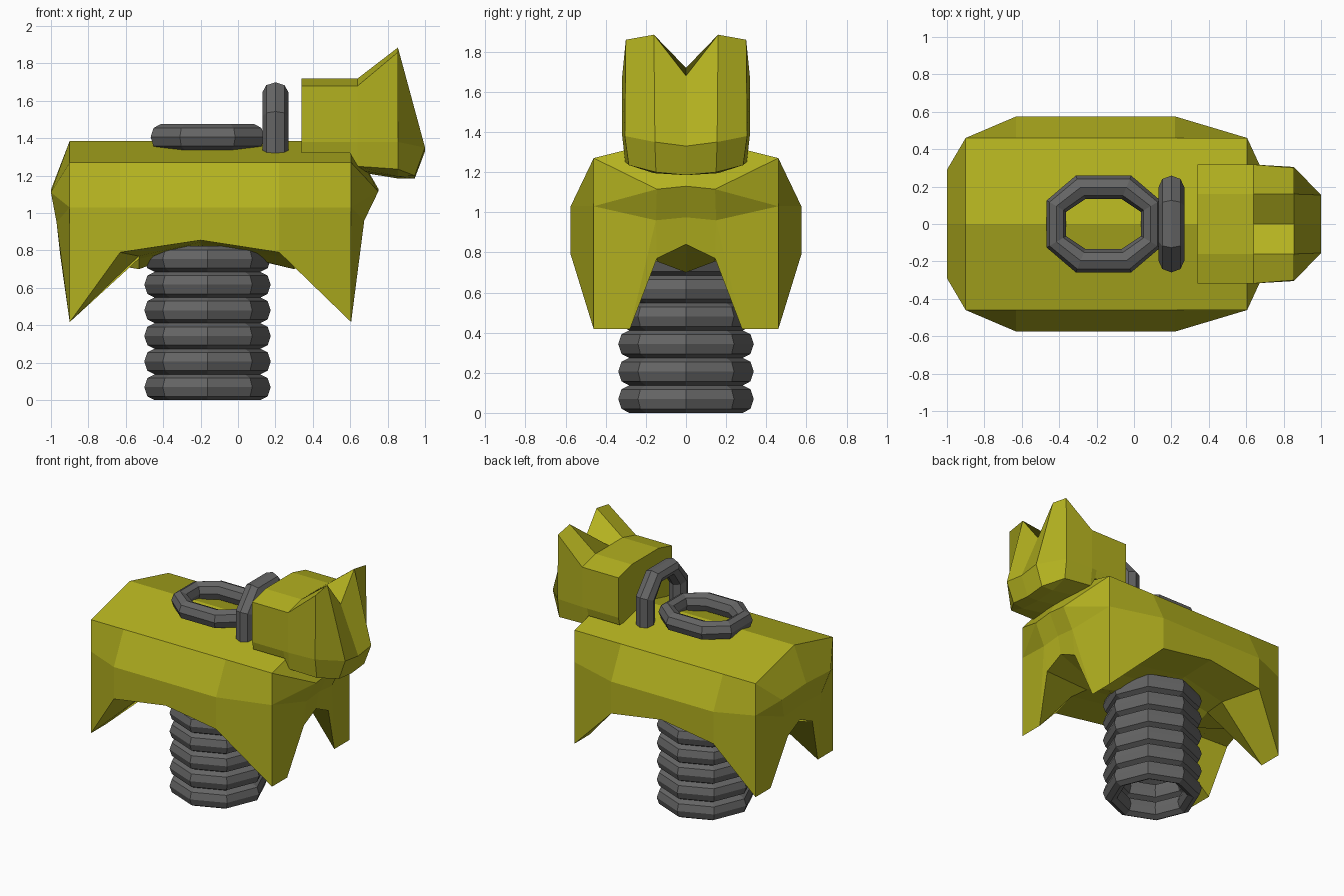
import bpy, bmesh
from math import pi, cos, sin
from mathutils import Matrix

if "Cube" in bpy.data.objects:
    bpy.data.objects.remove(bpy.data.objects["Cube"])


def material(name, rgb):
    m = bpy.data.materials.new(name)
    m.use_nodes = True
    m.diffuse_color = (*rgb, 1)
    m.node_tree.nodes["Principled BSDF"].inputs["Base Color"].default_value = (*rgb, 1)
    return m


OLIVE = material("olive yellow", (0.45, 0.44, 0.014))
GREY = material("dark grey", (0.13, 0.13, 0.13))


def finish(name, bm, mat):
    bmesh.ops.remove_doubles(bm, verts=bm.verts, dist=0.0005)
    bmesh.ops.recalc_face_normals(bm, faces=bm.faces)
    mesh = bpy.data.meshes.new(name)
    bm.to_mesh(mesh)
    bm.free()
    mesh.materials.append(mat)
    obj = bpy.data.objects.new(name, mesh)
    bpy.context.collection.objects.link(obj)
    return obj


def mirrored(name, faces, mat):
    """Build faces given as corner points, with their mirror image across y."""
    bm = bmesh.new()
    for face in faces:
        for side in (1, -1):
            bm.faces.new([bm.verts.new((x, side * y, z)) for x, y, z in face])
    return finish(name, bm, mat)


def loft(rows):
    return [(a[i], a[i + 1], b[i + 1], b[i])
            for a, b in zip(rows, rows[1:]) for i in range(len(a) - 1)]


def ring(name, loc, size, tube, angles, upright=False):
    """Eight sided ring: size and tube hold the radii along both axes."""
    bm = bmesh.new()
    steps = len(angles)

    def point(a, b):
        return bm.verts.new(((size[0] + tube[0] * cos(b)) * cos(a),
                             (size[1] + tube[1] * cos(b)) * sin(a), 0.069 * sin(b)))

    grid = [[point(a, 2 * pi * j / steps) for j in range(steps)] for a in angles]
    for i in range(steps):
        for j in range(steps):
            k, l = (i + 1) % steps, (j + 1) % steps
            bm.faces.new((grid[i][j], grid[k][j], grid[k][l], grid[i][l]))
    if upright:
        bmesh.ops.rotate(bm, verts=bm.verts, matrix=Matrix.Rotation(pi / 2, 3, "Y"))
    bmesh.ops.translate(bm, verts=bm.verts, vec=loc)
    return finish(name, bm, GREY)


# Body: half sections from ridge down the flank and under to the centre line
def end_section(x, arch_x):
    return [(x, 0, 1.385), (x, .46, 1.27), (x, .46, 1.03), (x, .46, .417),
            (x, .28, .417), (arch_x, .145, .77), (arch_x, 0, .84)]


def mid_section(x, belly_x, low, belly):
    return [(x, 0, 1.385), (x, .46, 1.27), (x, .575, 1.03), (x, .575, low),
            (belly_x, .3, belly[0]), (belly_x, .145, belly[1]), (belly_x, 0, belly[2])]


def end_cap(section, bulge, waist):
    ridge, shoulder, flank, foot, inner, arch, centre = section
    bulge_mid = (bulge[0], 0, bulge[2] + .015)
    waist_mid = (waist[0], 0, waist[2] + .015)
    return [(ridge, shoulder, bulge, bulge_mid), (shoulder, flank, bulge),
            (flank, waist, bulge), (flank, foot, inner, waist), (inner, arch, waist),
            (arch, centre, waist_mid, waist), (waist, waist_mid, bulge_mid, bulge)]


back, front = end_section(-.9, -.95), end_section(.605, .65)
low_belly, high_belly = (.77, .755, .70), (.845, .83, .82)
body = [back, mid_section(-.63, -.53, .79, low_belly),
        mid_section(-.2, -.2, .855, high_belly),
        mid_section(.22, .3, .79, low_belly), front]
mirrored("body", loft(body) + end_cap(back, (-1, .29, 1.11), (-.97, .22, .95))
         + end_cap(front, (.75, .145, 1.115), (.675, .15, .96)), OLIVE)


# Head: half sections from the crown, over the ear and down to the jaw
def head_section(x, crown, ear, outer, width, side, jaw):
    return [(x, 0, crown), (x, .16, ear), (x, width, outer), (x, side, 1.38),
            (x, width - .015, jaw[0]), (x, .16, jaw[1]), (x, 0, jaw[2])]


flat = (1.32, 1.32, 1.32)
nape = head_section(.34, 1.72, 1.72, 1.68, .318, .318, flat)
face = head_section(.855, 1.68, 1.885, 1.86, .3, .305, (1.235, 1.195, 1.185))
head = [nape, head_section(.6, 1.72, 1.72, 1.68, .318, .318, flat),
        head_section(.64, 1.72, 1.72, 1.68, .318, .318, (1.25, 1.23, 1.22)), face]

# Muzzle closing the front of the head
notch, tip, edge, cheek, jaw, under, throat = face
brow, brow_mid = (1, .155, 1.35), (1, 0, 1.33)
chin, chin_mid = (.945, .15, 1.2), (.945, 0, 1.185)
muzzle = [(notch, tip, brow, brow_mid), (tip, edge, cheek, brow),
          (brow_mid, brow, chin, chin_mid), (brow, cheek, jaw, chin),
          (jaw, under, chin), (under, throat, chin_mid, chin)]
mirrored("head", loft(head) + muzzle + [nape], OLIVE)

# Spring made of stacked rings
even = [pi / 4 * n for n in range(8)]
for n in range(6):
    ring(f"spring_ring_{n + 1}", (-.163, 0, .069 + .137 * n), (.282, .282),
         (.056, .056), even)

# Seat and handle: rings with four long and four short sides
oblong = [pi / 8 + a + (.06 if n % 2 == 0 else -.06) for n, a in enumerate(even)]
ring("seat_ring", (-.163, 0, 1.406), (.28, .218), (.058, .07), oblong)
ring("handle_ring", (.2, 0, 1.395), (.28, .218), (.058, .07), oblong, upright=True)
